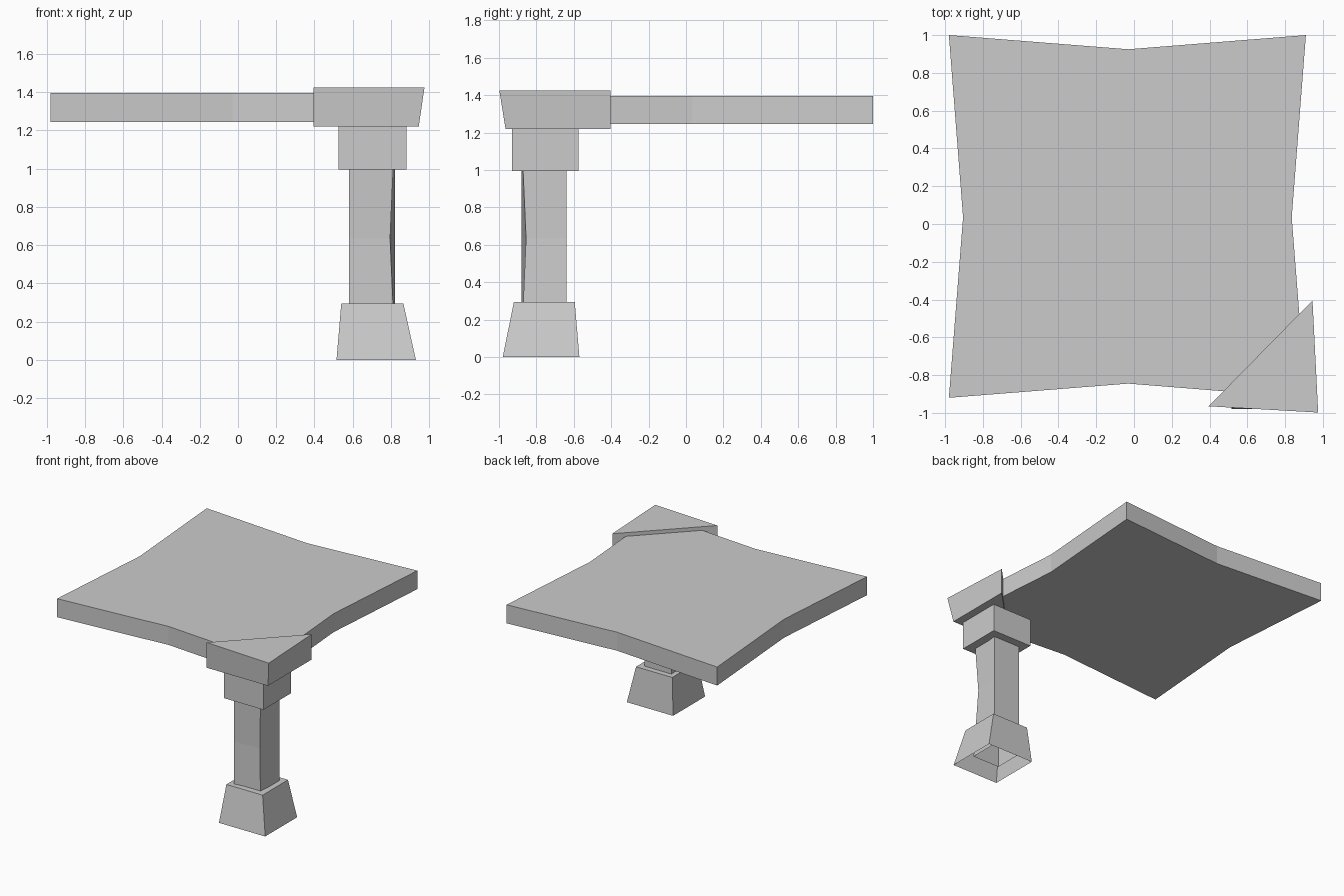
import bpy

if "Cube" in bpy.data.objects:
    bpy.data.objects.remove(bpy.data.objects["Cube"])


def loft(name, rings, cap_bottom=True, cap_top=True):
    """Join stacked (z, outline) rings with side faces and optional end caps."""
    n = len(rings[0][1])
    verts = [(x, y, z) for z, outline in rings for x, y in outline]
    faces = []
    for r in range(len(rings) - 1):
        for i in range(n):
            j = (i + 1) % n
            faces.append((r * n + i, r * n + j, (r + 1) * n + j, (r + 1) * n + i))
    if cap_bottom:
        faces.append(tuple(reversed(range(n))))
    if cap_top:
        faces.append(tuple(range(len(verts) - n, len(verts))))
    mesh = bpy.data.meshes.new(name)
    mesh.from_pydata(verts, [], faces)
    obj = bpy.data.objects.new(name, mesh)
    bpy.context.collection.objects.link(obj)
    return obj


def rect(x0, x1, y0, y1, outer=None):
    """Counter-clockwise rectangle; 'outer' moves its front right corner."""
    return [(x0, y0), outer or (x1, y0), (x1, y1), (x0, y1)]


# Roof slab with pinched sides
slab = [(-0.98, -0.92), (-0.03, -0.845), (0.91, -0.92), (0.835, 0.035),
        (0.91, 1.0), (-0.03, 0.925), (-0.98, 1.0), (-0.905, 0.035)]
loft("roof_slab", [(1.245, slab), (1.395, slab)])

# Triangular corner cap, flaring outward at the top
loft("corner_cap", [
    (1.22, [(0.395, -0.965), (0.945, -0.965), (0.945, -0.405)]),
    (1.425, [(0.395, -0.965), (0.975, -0.998), (0.945, -0.405)])])

# Square block at the top of the post
block = rect(0.525, 0.88, -0.93, -0.575)
loft("post_head", [(0.995, block), (1.22, block)])

# Post with its outer corner pinched halfway up, open underneath
post = rect(0.58, 0.82, -0.88, -0.64)
waist = rect(0.58, 0.82, -0.88, -0.64, outer=(0.795, -0.855))
loft("post", [(0.07, post), (0.635, waist), (1.2, post)], cap_bottom=False)

# Tapered foot, hollow underneath
loft("post_foot", [(0.0, rect(0.515, 0.93, -0.98, -0.57)),
                   (0.295, rect(0.54, 0.865, -0.92, -0.595))], cap_bottom=False)
